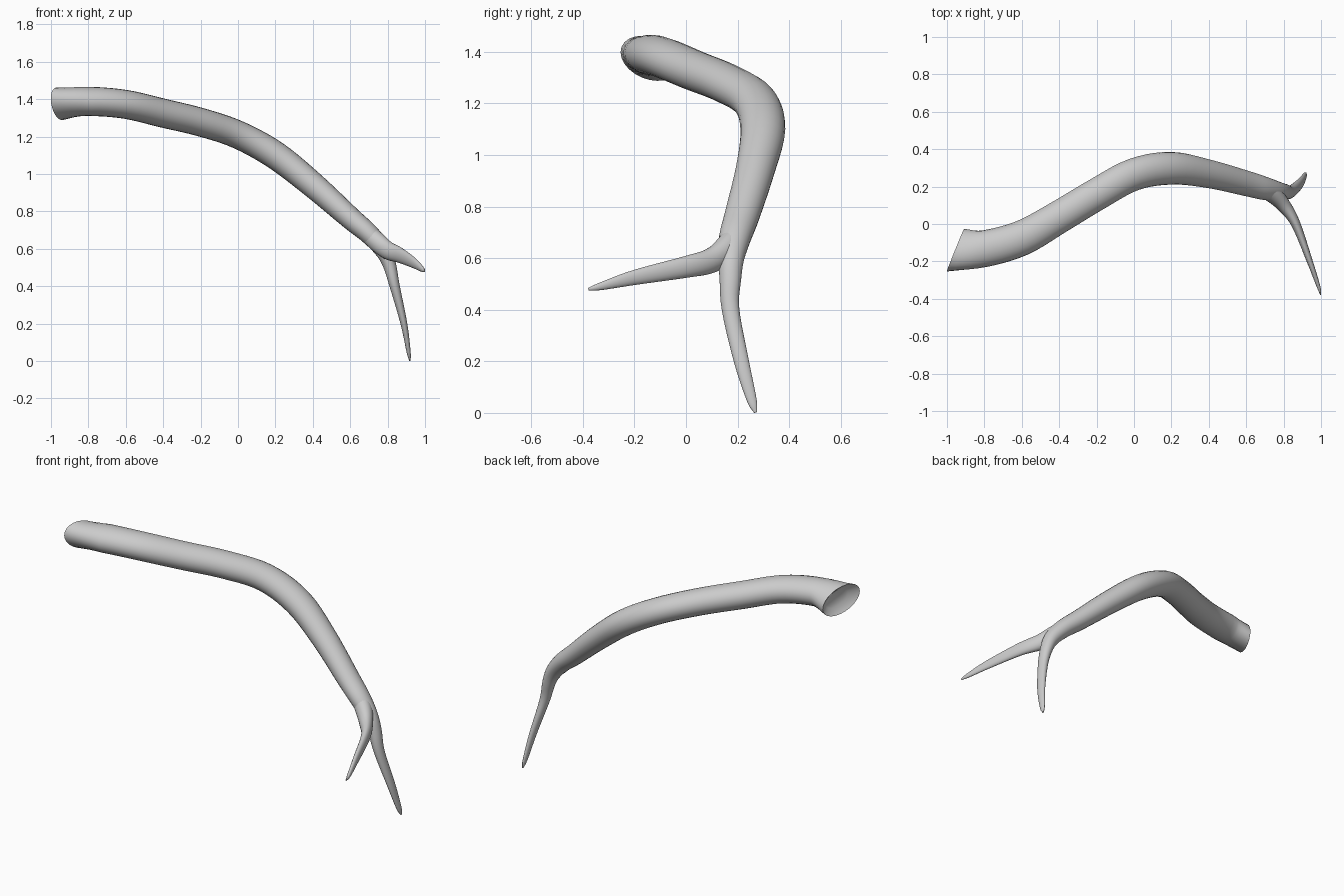
import bpy, bmesh, math
from mathutils import Vector

if "Cube" in bpy.data.objects:
    bpy.data.objects.remove(bpy.data.objects["Cube"])

SIDES = 24
STEPS = 5

grey = bpy.data.materials.new("branch_grey")
grey.diffuse_color = (0.6, 0.6, 0.6, 1)
grey.use_nodes = True
grey.node_tree.nodes["Principled BSDF"].inputs["Base Color"].default_value = grey.diffuse_color


def spline(a, b, c, d, t):
    return 0.5 * (2*b + (c - a)*t + (2*a - 5*b + 4*c - d)*t*t + (3*b - a - 3*c + d)*t**3)


def sweep(name, path, ref, mouth=None):
    """Tapered elliptical tube; path rows are x, y, z, radius along ref, other radius."""
    rows = [Vector(p) for p in path]
    rows = [2*rows[0] - rows[1]] + rows + [2*rows[-1] - rows[-2]]
    samples = []
    for i in range(1, len(rows) - 2):
        for k in range(STEPS):
            samples.append(spline(*rows[i-1:i+3], k / STEPS))
    samples.append(rows[-2])
    centres = [Vector(s[:3]) for s in samples]
    ref = Vector(ref)
    bm = bmesh.new()
    rings = []

    def add_ring(c, a, b):
        rings.append([bm.verts.new(c + a*math.cos(q) + b*math.sin(q))
                      for q in (2*math.pi*j / SIDES for j in range(SIDES))])

    for i, (c, s) in enumerate(zip(centres, samples)):
        t = (centres[min(i+1, len(centres)-1)] - centres[max(i-1, 0)]).normalized()
        side = (ref - t * ref.dot(t)).normalized()
        a, b = side * s[3], t.cross(side) * s[4]
        if mouth and i < STEPS:
            # slanted oval cut fades into the regular section
            f = i / STEPS
            a, b = Vector(mouth[0]).lerp(a, f), Vector(mouth[1]).lerp(b, f)
            if i == 0:
                # shallow dished end face
                add_ring(c + t*0.03, a*0.6, b*0.6)
        add_ring(c, a, b)
    for r, s in zip(rings, rings[1:]):
        for j in range(SIDES):
            k = (j + 1) % SIDES
            bm.faces.new((r[j], r[k], s[k], s[j]))
    bm.faces.new(rings[0][::-1])
    bm.faces.new(rings[-1])
    bmesh.ops.recalc_face_normals(bm, faces=bm.faces)
    mesh = bpy.data.meshes.new(name)
    bm.to_mesh(mesh)
    bm.free()
    mesh.materials.append(grey)
    ob = bpy.data.objects.new(name, mesh)
    bpy.context.collection.objects.link(ob)
    bpy.ops.object.select_all(action='DESELECT')
    ob.select_set(True)
    bpy.context.view_layer.objects.active = ob
    bpy.ops.object.shade_smooth_by_angle(angle=math.radians(40))
    return ob


# main limb running into the downward prong
sweep("branch_and_lower_prong", [
    (-0.955, -0.14, 1.375, 0.10, 0.08),
    (-0.80, -0.132, 1.388, 0.098, 0.078),
    (-0.60, -0.075, 1.372, 0.094, 0.077),
    (-0.40, 0.038, 1.325, 0.088, 0.077),
    (-0.20, 0.158, 1.277, 0.087, 0.076),
    (0.00, 0.265, 1.21, 0.087, 0.075),
    (0.20, 0.298, 1.10, 0.087, 0.075),
    (0.40, 0.268, 0.942, 0.076, 0.069),
    (0.60, 0.217, 0.765, 0.068, 0.060),
    (0.70, 0.190, 0.68, 0.062, 0.054),
    (0.77, 0.176, 0.60, 0.050, 0.046),
    (0.808, 0.172, 0.52, 0.042, 0.036),
    (0.838, 0.173, 0.40, 0.034, 0.027),
    (0.887, 0.215, 0.20, 0.029, 0.018),
    (0.912, 0.255, 0.05, 0.019, 0.011),
    (0.919, 0.270, 0.002, 0.006, 0.004),
], (0, 1, 0), mouth=((0.045, 0.11, -0.045), (0.01, 0.03, 0.075)))

# forward prong growing out of the limb
sweep("forward_prong", [
    (0.66, 0.205, 0.715, 0.045, 0.045),
    (0.735, 0.165, 0.645, 0.052, 0.048),
    (0.80, 0.10, 0.592, 0.049, 0.038),
    (0.865, 0.0, 0.566, 0.042, 0.025),
    (0.94, -0.20, 0.525, 0.029, 0.016),
    (0.985, -0.33, 0.491, 0.015, 0.010),
    (0.998, -0.378, 0.48, 0.005, 0.003),
], (0, 0, 1))
